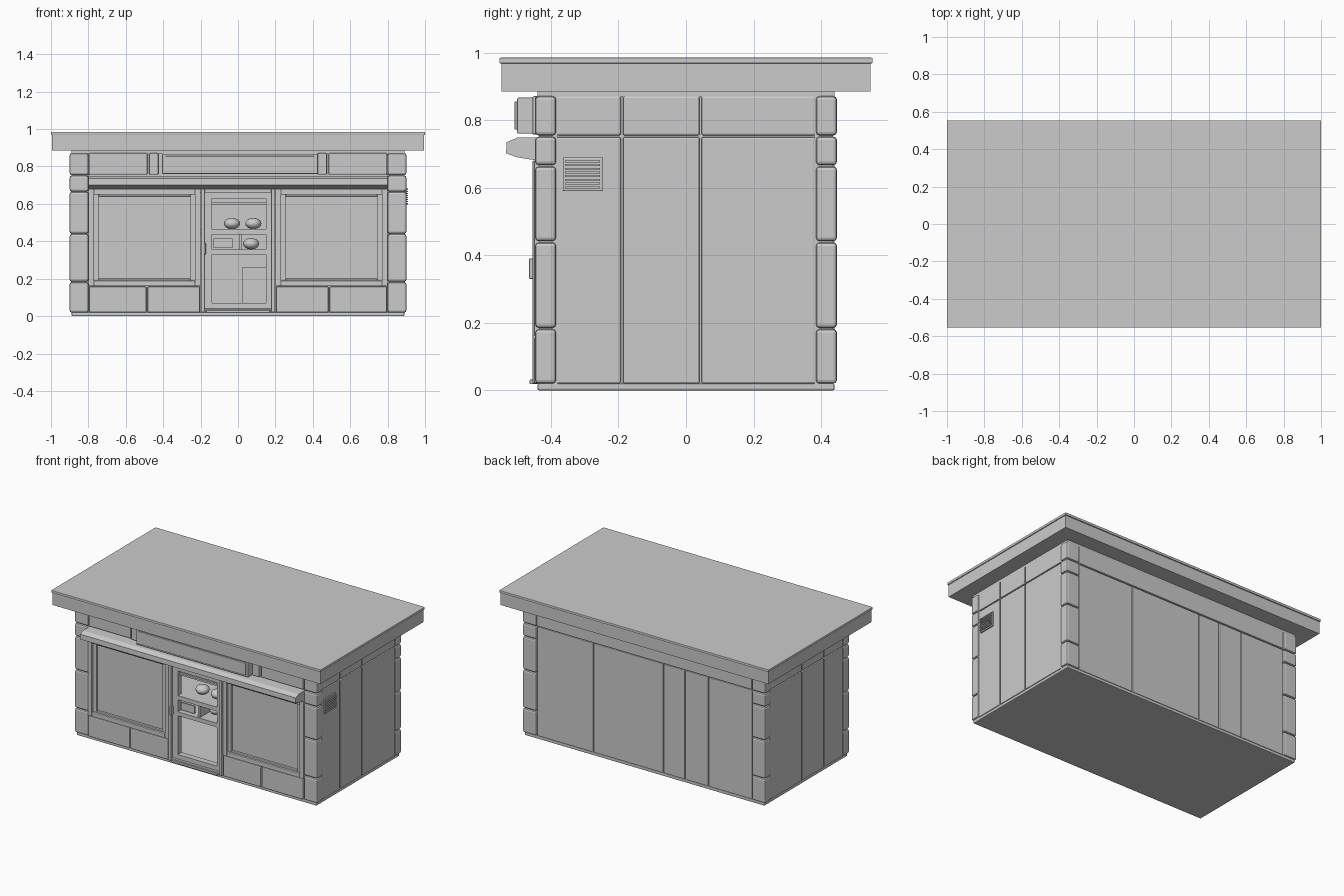
import bpy, bmesh, math
from mathutils import Vector

cube = bpy.data.objects.get("Cube")
if cube:
    bpy.data.objects.remove(cube, do_unlink=True)

grey = bpy.data.materials.new("plain grey")
grey.use_nodes = True
COLOR = (0.6, 0.6, 0.6, 1)
grey.diffuse_color = COLOR
grey.node_tree.nodes["Principled BSDF"].inputs["Base Color"].default_value = COLOR


def finish(name, bm, smooth=False):
    mesh = bpy.data.meshes.new(name)
    bm.to_mesh(mesh)
    bm.free()
    mesh.materials.append(grey)
    for p in mesh.polygons:
        p.use_smooth = smooth
    obj = bpy.data.objects.new(name, mesh)
    bpy.context.collection.objects.link(obj)
    return obj


def block(name, x, y, z, bevel=0.0):
    """Box from three (low, high) ranges, with worn edges."""
    bm = bmesh.new()
    bmesh.ops.create_cube(bm, size=1)
    for v in bm.verts:
        v.co = Vector([(r[0] + r[1]) / 2 + c * (r[1] - r[0]) for r, c in zip((x, y, z), v.co)])
    if bevel:
        bmesh.ops.bevel(bm, geom=bm.edges[:], offset=bevel, segments=2, profile=0.5, affect='EDGES')
    return finish(name, bm)


def row(name, cuts, make, gap=0.003):
    """Split a run into neighbouring blocks with narrow joints."""
    for i, (a, b) in enumerate(zip(cuts, cuts[1:])):
        make(f"{name}_{i + 1}", (a + gap, b - gap))


def frame(name, x, z, y, w, bevel=0.004):
    """Four bars around an opening."""
    for side, r in (("left", (x[1] - w, x[1])), ("right", (x[0], x[0] + w))):
        block(f"{name}_{side}_bar", r, y, z, bevel)
    for side, r in (("top", (z[1] - w, z[1])), ("bottom", (z[0], z[0] + w))):
        block(f"{name}_{side}_bar", (x[0] + w, x[1] - w), y, r, bevel)


# Floor slab, roof slab and the ring under it
block("floor", (-0.89, 0.89), (-0.44, 0.44), (0, 0.02), 0.005)
block("ceiling", (-0.89, 0.89), (-0.44, 0.44), (0.868, 0.89))
block("roof", (-0.994, 0.994), (-0.546, 0.546), (0.885, 0.97))
block("roof_lip", (-1, 1), (-0.553, 0.553), (0.968, 0.985), 0.003)

# Corner stones
for sx in (-1, 1):
    for sy in (-1, 1):
        side = ("right" if sx < 0 else "left") + ("_front" if sy < 0 else "_back")
        xr = tuple(sorted((sx * 0.8, sx * 0.9)))
        yr = tuple(sorted((sy * 0.385, sy * 0.447)))
        row(f"{side}_corner_stone", (0.018, 0.183, 0.44, 0.665, 0.753, 0.873),
            lambda n, z: block(n, xr, yr, z, 0.01), 0.002)
        block(f"{side}_corner_core", tuple(sorted((sx * 0.81, sx * 0.89))),
              tuple(sorted((sy * 0.38, sy * 0.435))), (0.01, 0.87))

# Side walls: inner wall, planks and upper beam
SIDE_CUTS = (-0.385, -0.19, 0.043, 0.385)
for sx, side in ((-1, "right"), (1, "left")):
    xr = tuple(sorted((sx * 0.86, sx * 0.892)))
    block(f"{side}_wall", tuple(sorted((sx * 0.85, sx * 0.88))), (-0.4, 0.4), (0.01, 0.875))
    row(f"{side}_plank", SIDE_CUTS, lambda n, y: block(n, xr, y, (0.02, 0.75), 0.005))
    row(f"{side}_beam", SIDE_CUTS, lambda n, y: block(n, xr, y, (0.755, 0.871), 0.005))

# Back wall
block("back_wall", (-0.86, 0.86), (0.4, 0.428), (0.01, 0.875))
row("back_plank", (-0.8, -0.475, -0.3, -0.14, 0.38, 0.8),
    lambda n, x: block(n, x, (0.41, 0.44), (0.02, 0.75), 0.005))
block("back_beam", (-0.797, 0.797), (0.41, 0.442), (0.755, 0.871), 0.005)

# Shop windows with low stones beneath
for sx, side in ((-1, "right"), (1, "left")):
    def span(a, b):
        return tuple(sorted((sx * a, sx * b)))
    block(f"{side}_front_wall", span(0.2, 0.85), (-0.42, -0.39), (0.01, 0.875))
    row(f"{side}_base_stone", span(0.2, 0.487) + (sx * 0.8,) if sx > 0 else (-0.8, -0.487, -0.2),
        lambda n, x: block(n, x, (-0.45, -0.4), (0.02, 0.158), 0.006))
    frame(f"{side}_window", span(0.2, 0.8), (0.16, 0.68), (-0.45, -0.4), 0.03)
    frame(f"{side}_window_inner", span(0.225, 0.775), (0.17, 0.67), (-0.437, -0.4), 0.03)
    block(f"{side}_pane", span(0.23, 0.77), (-0.424, -0.4), (0.18, 0.66))

# Upper front band, awning board and sign board
block("front_band", (-0.8, 0.8), (-0.43, -0.39), (0.66, 0.875))
for sx, side in ((-1, "right"), (1, "left")):
    block(f"{side}_front_beam", tuple(sorted((sx * 0.485, sx * 0.797))), (-0.447, -0.41), (0.757, 0.871), 0.005)
    block(f"{side}_sign_post", tuple(sorted((sx * 0.425, sx * 0.475))), (-0.455, -0.41), (0.757, 0.871), 0.005)
bm = bmesh.new()
profile = ((-0.42, 0.75), (-0.5, 0.748), (-0.531, 0.735), (-0.533, 0.702), (-0.5, 0.69), (-0.45, 0.682), (-0.42, 0.682))
face = bm.faces.new([bm.verts.new((-0.8, y, z)) for y, z in profile])
moved = bmesh.ops.extrude_face_region(bm, geom=[face])["geom"]
bmesh.ops.translate(bm, vec=(1.6, 0, 0), verts=[g for g in moved if isinstance(g, bmesh.types.BMVert)])
bmesh.ops.recalc_face_normals(bm, faces=bm.faces)
finish("awning_board", bm)
block("sign_box", (-0.405, 0.425), (-0.5, -0.42), (0.76, 0.867), 0.004)
block("sign_face", (-0.39, 0.41), (-0.508, -0.49), (0.772, 0.855), 0.003)

# Door: stiles, rails and open bays
DOOR_Y = (-0.44, -0.4)
frame("door_frame", (-0.198, 0.198), (0.02, 0.68), (-0.455, -0.4), 0.02)
for name, x in (("right", (-0.18, -0.138)), ("left", (0.15, 0.18))):
    block(f"door_{name}_stile", x, DOOR_Y, (0.03, 0.67), 0.003)
for name, z in (("bottom", (0.03, 0.07)), ("lower", (0.33, 0.357)), ("middle", (0.437, 0.465)), ("top", (0.63, 0.67))):
    block(f"door_{name}_rail", (-0.14, 0.152), DOOR_Y, z)
block("door_handle", (-0.183, -0.172), (-0.465, -0.43), (0.33, 0.39), 0.003)
block("door_step", (-0.17, 0.17), (-0.463, -0.42), (0.018, 0.032), 0.003)

# Display shelves, divider and inner counter
for name, z in (("lower", (0.335, 0.357)), ("upper", (0.44, 0.465))):
    block(f"{name}_shelf", (-0.3, 0.2), (-0.41, -0.16), z)
block("shelf_back", (-0.3, 0.2), (-0.17, -0.155), (0.335, 0.68))
block("shelf_divider", (0.005, 0.02), (-0.43, -0.17), (0.35, 0.45))
block("upper_slat", (-0.14, 0.152), (-0.425, -0.41), (0.598, 0.61))
block("price_card", (-0.13, -0.03), (-0.42, -0.41), (0.365, 0.415))
block("inner_counter", (0.025, 0.5), (0.1, 0.4), (0.02, 0.262))

# Round loaves
for i, (x, z) in enumerate(((-0.032, 0.465), (0.082, 0.465), (0.07, 0.357))):
    bm = bmesh.new()
    bmesh.ops.create_uvsphere(bm, u_segments=20, v_segments=12, radius=1)
    for v in bm.verts:
        v.co = Vector((x + v.co.x * 0.043, -0.33 + v.co.y * 0.043, z + 0.03 + v.co.z * 0.03))
    finish(f"loaf_{i + 1}", bm, True)

# Wall vent with slats
frame("vent", (0, 0.01), (0.59, 0.69), (-0.365, -0.247), 0.002, 0)
block("vent_box", (0.88, 0.9), (-0.365, -0.247), (0.59, 0.69), 0.003)
for i in range(8):
    z = 0.598 + i * 0.011
    block(f"vent_slat_{i + 1}", (0.895, 0.908), (-0.358, -0.254), (z, z + 0.006))
for o in [o for o in bpy.data.objects if o.name.startswith("vent_") and o.name.endswith("_bar")]:
    bpy.data.objects.remove(o, do_unlink=True)
